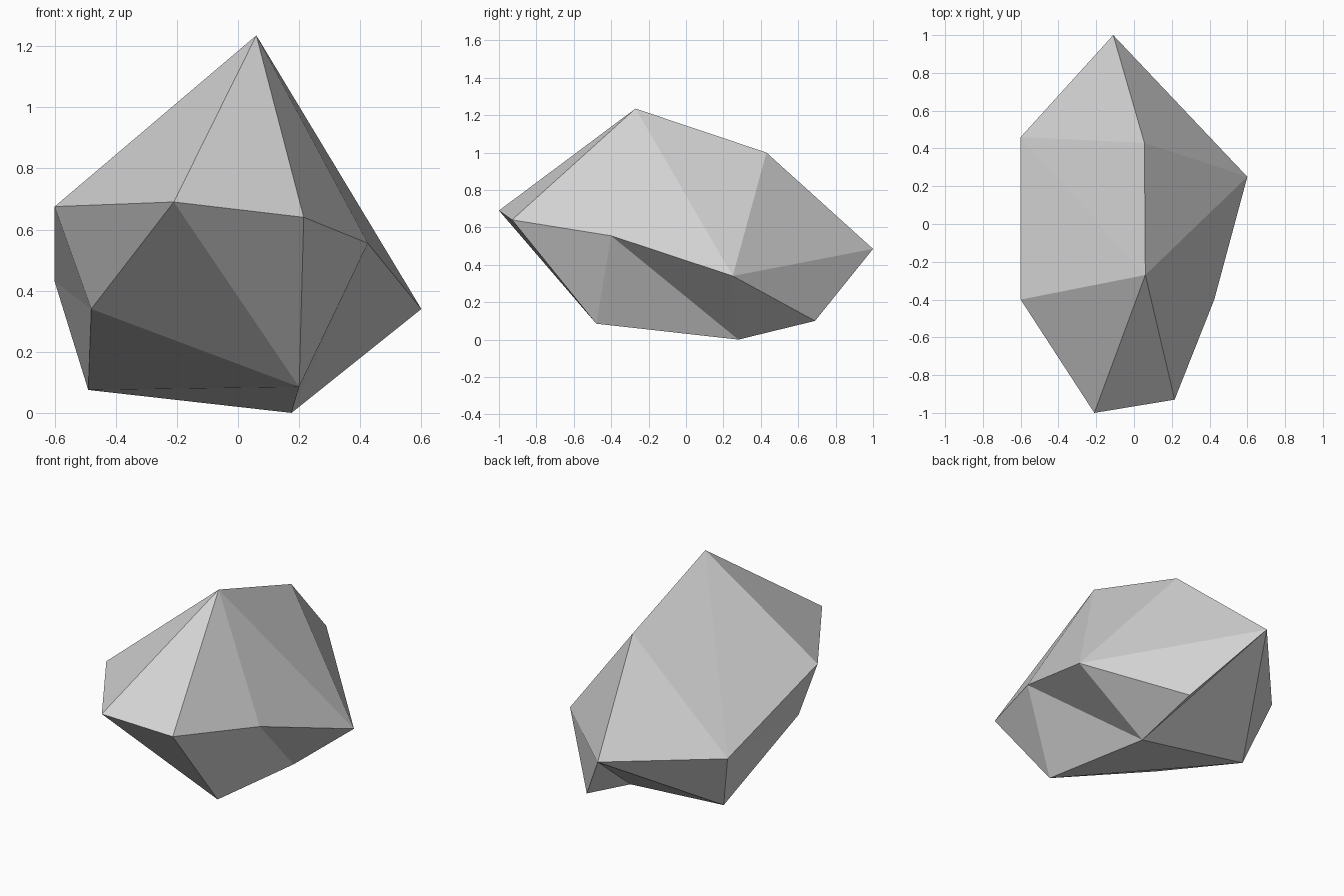
import bpy
import bmesh

cube = bpy.data.objects.get("Cube")
if cube:
    bpy.data.objects.remove(cube)

# Stone colour
stone = bpy.data.materials.new("stone_grey")
stone.use_nodes = True
grey = (0.64, 0.64, 0.64, 1)
stone.diffuse_color = grey
stone.node_tree.nodes["Principled BSDF"].inputs["Base Color"].default_value = grey

# Corners of the boulder
corners = dict(
    peak=(0.06, -0.27, 1.235),
    rear_peak=(0.055, 0.43, 1.0),
    front_tip=(-0.21, -1.0, 0.69),
    front_corner=(0.215, -0.93, 0.64),
    left_shoulder=(0.425, -0.40, 0.555),
    left_tip=(0.60, 0.25, 0.34),
    back_tip=(-0.11, 1.0, 0.485),
    right_rear=(-0.60, 0.46, 0.43),
    right_front=(-0.60, -0.40, 0.675),
    right_hollow=(-0.48, -0.39, 0.34),
    base_front=(0.20, -0.48, 0.085),
    base_left=(0.175, 0.28, 0.0),
    base_rear=(0.18, 0.69, 0.10),
    base_right=(-0.49, 0.34, 0.075),
)

# Facets, as fans of triangles around hub corners
fans = dict(
    peak="right_front front_tip front_corner left_shoulder left_tip rear_peak right_rear right_front",
    back_tip="rear_peak left_tip base_rear base_left base_right right_rear rear_peak",
    base_front="front_tip front_corner left_shoulder base_left base_right right_hollow front_tip",
    right_hollow="front_tip right_front right_rear base_right",
    base_left="left_shoulder left_tip base_rear",
)

bm = bmesh.new()
verts = {name: bm.verts.new(co) for name, co in corners.items()}
for hub, rim in fans.items():
    names = rim.split()
    for a, b in zip(names, names[1:]):
        bm.faces.new((verts[hub], verts[a], verts[b]))
bmesh.ops.recalc_face_normals(bm, faces=bm.faces)

mesh = bpy.data.meshes.new("boulder")
bm.to_mesh(mesh)
bm.free()
mesh.materials.append(stone)
boulder = bpy.data.objects.new("boulder", mesh)
bpy.context.collection.objects.link(boulder)
